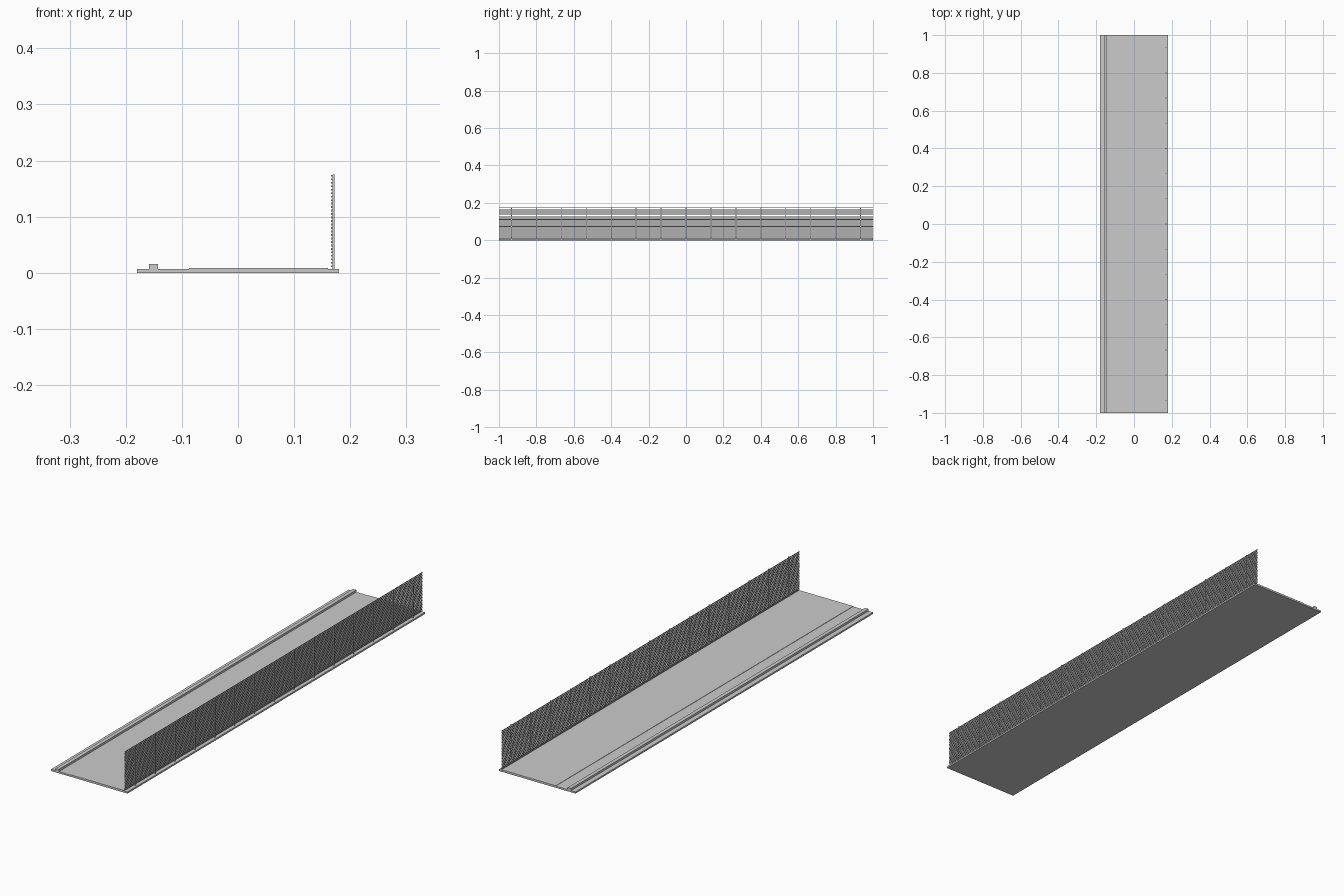
import bpy, bmesh
from mathutils import Matrix, Vector

if "Cube" in bpy.data.objects:
    bpy.data.objects.remove(bpy.data.objects["Cube"])

gray = bpy.data.materials.new("concrete_gray")
gray.diffuse_color = (0.6, 0.6, 0.6, 1)
gray.use_nodes = True
gray.node_tree.nodes["Principled BSDF"].inputs["Base Color"].default_value = gray.diffuse_color


def boxes(name, spans):
    """One object made of axis-aligned boxes given as (x0, x1, y0, y1, z0, z1)."""
    bm = bmesh.new()
    for x0, x1, y0, y1, z0, z1 in spans:
        mid = Vector((x0 + x1, y0 + y1, z0 + z1)) / 2
        size = Matrix.Diagonal((x1 - x0, y1 - y0, z1 - z0, 1))
        bmesh.ops.create_cube(bm, size=1, matrix=Matrix.Translation(mid) @ size)
    mesh = bpy.data.meshes.new(name)
    bm.to_mesh(mesh)
    bm.free()
    mesh.materials.append(gray)
    obj = bpy.data.objects.new(name, mesh)
    bpy.context.collection.objects.link(obj)
    return obj


# Base slab, thin raised walkway surface and kerb
boxes("base_slab", [(-0.18, 0.18, -1, 1, 0, 0.007)])
boxes("walkway_surface", [(-0.087, 0.16, -1, 1, 0.004, 0.0085)])
boxes("kerb", [(-0.159, -0.143, -1, 1, 0.005, 0.016)])

# Fence posts, evenly spaced on the outer side
boxes("fence_posts", [(0.168, 0.172, y - 0.002, y + 0.002, 0.006, 0.175)
                      for y in (i * 2 / 15 for i in range(-7, 8))])

# Fine horizontal fence slats on the inner side
pitch = 0.0062
boxes("fence_slats", [(0.1655, 0.168, -1, 1, z - 0.0032, z)
                      for z in (0.1745 - i * pitch for i in range(27))])
